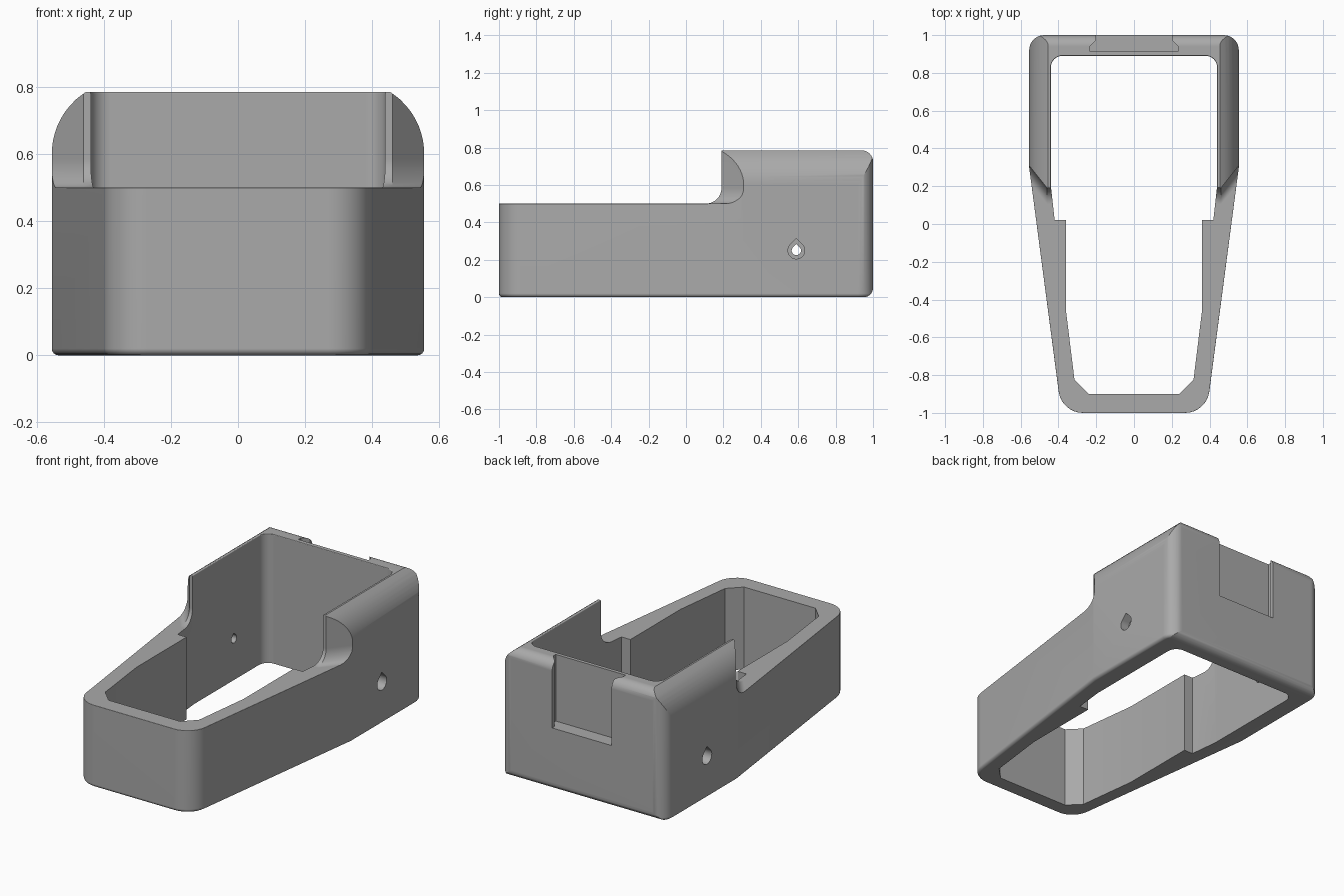
import bpy, bmesh, math
from mathutils import Vector

cube = bpy.data.objects.get("Cube")
if cube:
    bpy.data.objects.remove(cube, do_unlink=True)

grey = bpy.data.materials.new("matte grey")
grey.use_nodes = True
COLOUR = (0.4, 0.4, 0.4, 1)
grey.diffuse_color = COLOUR
grey.node_tree.nodes["Principled BSDF"].inputs["Base Color"].default_value = COLOUR

HEIGHT, DECK = 0.785, 0.5


def rounded(points, steps=8):
    """Closed outline from (a, b, radius) corners, each corner replaced by an arc."""
    out = []
    for i, (a, b, r) in enumerate(points):
        p = Vector((a, b))
        if r == 0:
            out.append(p)
            continue
        u = (Vector(points[i - 1][:2]) - p).normalized()
        v = (Vector(points[(i + 1) % len(points)][:2]) - p).normalized()
        half = u.angle(v) / 2
        centre = p + (u + v).normalized() * r / math.sin(half)
        start = p + u * r / math.tan(half) - centre
        end = p + v * r / math.tan(half) - centre
        sweep = start.angle_signed(end)
        for k in range(steps + 1):
            t = -sweep * k / steps
            out.append(centre + Vector((start.x * math.cos(t) - start.y * math.sin(t),
                                        start.x * math.sin(t) + start.y * math.cos(t))))
    return out


def mirrored(half):
    """Outline symmetric about the first axis, from its positive half."""
    return half + [(-a, b, r) for a, b, r in reversed(half)]


def loft(name, sections):
    """Solid through matching rings of points."""
    bm = bmesh.new()
    rings = [[bm.verts.new(p) for p in s] for s in sections]
    for lower, upper in zip(rings, rings[1:]):
        for i in range(len(lower)):
            j = (i + 1) % len(lower)
            bm.faces.new((lower[i], lower[j], upper[j], upper[i]))
    bm.faces.new(rings[0])
    bm.faces.new(rings[-1])
    bmesh.ops.recalc_face_normals(bm, faces=bm.faces)
    mesh = bpy.data.meshes.new(name)
    bm.to_mesh(mesh)
    bm.free()
    obj = bpy.data.objects.new(name, mesh)
    bpy.context.collection.objects.link(obj)
    obj.data.materials.append(grey)
    return obj


def prism(name, outline, axis, lo, hi):
    place = {"x": lambda p, d: (d, p[0], p[1]),
             "y": lambda p, d: (p[0], d, p[1]),
             "z": lambda p, d: (p[0], p[1], d)}[axis]
    return loft(name, [[place(p, d) for p in outline] for d in (lo, hi)])


def boolean(obj, other, operation):
    mod = obj.modifiers.new(operation, "BOOLEAN")
    mod.operation, mod.solver, mod.object = operation, "EXACT", other
    bpy.context.view_layer.objects.active = obj
    bpy.ops.object.modifier_apply(modifier=mod.name)
    bpy.data.objects.remove(other, do_unlink=True)


def round_level(obj, z, width, wall_limit):
    """Round the edges lying at height z that border a steep wall."""
    bm = bmesh.new()
    bm.from_mesh(obj.data)
    bm.normal_update()
    edges = [e for e in bm.edges
             if all(abs(v.co.z - z) < 1e-4 for v in e.verts)
             and any(abs(f.normal.z) < wall_limit for f in e.link_faces)]
    bmesh.ops.bevel(bm, geom=edges, offset=width, segments=4, profile=0.5,
                    affect="EDGES", clamp_overlap=True)
    bm.to_mesh(obj.data)
    bm.free()


# Outer body: tapered plan with rounded corners
plan = mirrored([(0.384, -1, 0.13), (0.555, 0.3, 0), (0.555, 1, 0.08)])
body = prism("holder_body", rounded(plan), "z", 0, HEIGHT + 0.1)
round_level(body, 0, 0.02, 0.1)

# Curved shoulders and rounded rear edges
shoulder = [(0.7, -0.1, 0), (0.7, 0.6, 0), (0.555, 0.6, 0)]
for k in range(1, 10):
    z = 0.6 + (HEIGHT - 0.6) * k / 9
    shoulder.append((0.335 + math.sqrt(0.22 ** 2 - (z - 0.6) ** 2), z, 0))
boolean(body, prism("shoulder_shape", rounded(mirrored(shoulder)), "y", -2, 2), "INTERSECT")
rear = [(-2, 0, 0), (1, 0, 0.05), (1, HEIGHT, 0.06), (-2, HEIGHT, 0)]
rear[0], rear[3] = (-2, -0.1, 0), (-2, HEIGHT + 0.1, 0)
rear[1:1] = [(0.7, -0.1, 0), (0.7, 0, 0)]
rear.insert(5, (0.4, HEIGHT + 0.1, 0))
rear.insert(5, (0.4, HEIGHT, 0))
rear = [p for i, p in enumerate(rear) if i != 6] if len(rear) > 8 else rear
boolean(body, prism("rear_shape", rounded(rear), "x", -1, 1), "INTERSECT")

# Low front deck, with a fillet and swept-back wall tips
step = rounded([(-2, DECK, 0), (0.19, DECK, 0.085), (0.19, 1.2, 0), (-2, 1.2, 0)])
sections = []
for x in (-0.7, -0.46, 0.46, 0.7):
    shift = 1.25 * (abs(x) - 0.46)
    sections.append([(x, p.x + shift, p.y) for p in step])
boolean(body, loft("deck_cutter", sections), "DIFFERENCE")
round_level(body, DECK, 0.02, 0.5)

# Open cavity: wide at the rear, narrow with cut corners at the front
cavity = mirrored([(0.24, -0.9, 0), (0.315, -0.825, 0), (0.36, -0.46, 0), (0.36, 0.02, 0),
                   (0.42, 0.02, 0), (0.44, 0.2, 0), (0.44, 0.89, 0.06)])
boolean(body, prism("cavity_cutter", rounded(cavity), "z", -0.5, 1.5), "DIFFERENCE")
round_level(body, HEIGHT, 0.01, 0.1)

# Dovetail slot in the rear wall
slot = mirrored([(0.235, 0.915, 0), (0.235, 0.94, 0), (0.2, 0.975, 0), (0.2, 1.2, 0)])
boolean(body, prism("slot_cutter", rounded(slot), "z", 0.38, 1.2), "DIFFERENCE")


# Teardrop side holes with wider outer recesses
def teardrop(r):
    arc = [math.radians(135 + 270 * k / 20) for k in range(21)]
    return [(0.59 + r * math.cos(t), 0.25 + r * math.sin(t)) for t in arc] + \
           [(0.59, 0.25 + r * math.sqrt(2))]


boolean(body, prism("hole_cutter", teardrop(0.025), "x", -1, 1), "DIFFERENCE")
for side in (-1, 1):
    boolean(body, prism("recess_cutter", teardrop(0.045), "x", side * 0.5, side), "DIFFERENCE")

# Smooth curves, crisp edges
bpy.ops.object.select_all(action="DESELECT")
body.select_set(True)
bpy.context.view_layer.objects.active = body
bpy.ops.object.shade_smooth_by_angle(angle=math.radians(30))
weighted = body.modifiers.new("even_shading", "WEIGHTED_NORMAL")
weighted.keep_sharp = True
